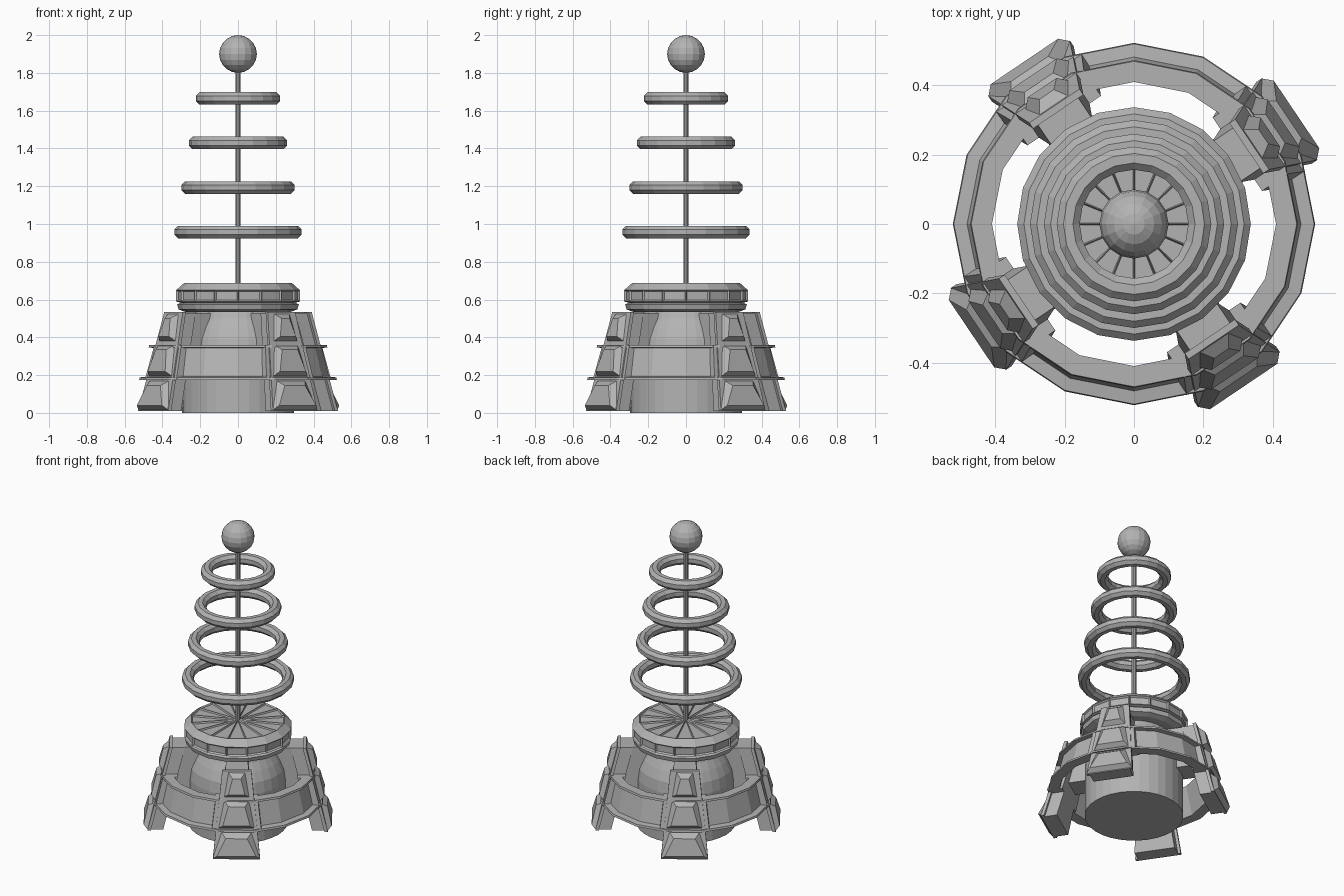
import bpy, bmesh, math
from mathutils import Matrix

cube = bpy.data.objects.get("Cube")
if cube:
    bpy.data.objects.remove(cube)

grey = bpy.data.materials.new("plain grey")
grey.use_nodes = True
colour = (0.45, 0.45, 0.45, 1)
grey.diffuse_color = colour
grey.node_tree.nodes["Principled BSDF"].inputs["Base Color"].default_value = colour


def add_object(name, mesh):
    obj = bpy.data.objects.new(name, mesh)
    bpy.context.collection.objects.link(obj)
    return obj


def finish(name, bm):
    bmesh.ops.recalc_face_normals(bm, faces=bm.faces)
    mesh = bpy.data.meshes.new(name)
    bm.to_mesh(mesh)
    bm.free()
    mesh.materials.append(grey)
    return add_object(name, mesh)


def lathe(profile, sides, closed=False):
    """Spin (radius, height) points around the z axis."""
    bm = bmesh.new()
    rows = []
    for i in range(sides):
        a = math.tau * i / sides
        rows.append([bm.verts.new((r * math.cos(a), r * math.sin(a), z)) for r, z in profile])
    count = len(profile)
    for i in range(sides):
        a, b = rows[i], rows[(i + 1) % sides]
        for j in range(count if closed else count - 1):
            k = (j + 1) % count
            bm.faces.new((a[j], b[j], b[k], a[k]))
    bmesh.ops.remove_doubles(bm, verts=bm.verts, dist=0.0001)
    bmesh.ops.recalc_face_normals(bm, faces=bm.faces)
    return bm


def slab(bm, z0, z1, w0, w1, back, front, inset=0.0):
    """Tapered block along the sloping leg; back and front are offsets from its slope."""
    def quad(offset, s):
        return [bm.verts.new((0.55 - 0.25 * z + offset, y, z)) for y, z in (
            (-w0 / 2 + s, z0 + s), (w0 / 2 - s, z0 + s),
            (w1 / 2 - s, z1 - s), (-w1 / 2 + s, z1 - s))]
    a, b = quad(back, 0), quad(front, inset)
    bm.faces.new(a[::-1])
    bm.faces.new(b)
    for i in range(4):
        j = (i + 1) % 4
        bm.faces.new((a[i], a[j], b[j], b[i]))


# Central body with rounded shoulder
finish("body", lathe([(0, 0), (0.297, 0), (0.297, 0.32), (0.287, 0.39), (0.262, 0.45),
                      (0.235, 0.5), (0.22, 0.55), (0, 0.55)], 32))

# Cap with recessed panels around its band and wedges on top
cap = lathe([(0, 0.535), (0.28, 0.535), (0.315, 0.548), (0.322, 0.575), (0.305, 0.583),
             (0.327, 0.59), (0.327, 0.65), (0.285, 0.688), (0, 0.688)], 16)
band = [f for f in cap.faces if abs(f.normal.z) < 0.1 and 0.6 < f.calc_center_median().z < 0.64]
wedges = [f for f in cap.faces if f.calc_center_median().z > 0.68]
for faces, rim in ((band, 0.012), (wedges, 0.008)):
    bmesh.ops.inset_individual(cap, faces=faces, thickness=rim, depth=-0.01)
finish("cap", cap)

# Channel shaped collar running between the legs
finish("collar", lathe([(0.41, 0.36), (0.47, 0.36), (0.473, 0.347), (0.445, 0.343),
                        (0.482, 0.192), (0.52, 0.188), (0.523, 0.175), (0.455, 0.175)],
                       16, True))

# Legs: side frame, face plate, raised panels and web to the body
leg = bmesh.new()
slab(leg, 0.01, 0.53, 0.25, 0.14, -0.1, -0.02)
slab(leg, 0.175, 0.36, 0.30, 0.255, -0.1, -0.012)
slab(leg, 0.01, 0.535, 0.285, 0.175, -0.025, -0.005)
slab(leg, 0.25, 0.53, 0.15, 0.13, -0.2, -0.09)
for z0, z1, w0, w1 in ((0.015, 0.17, 0.285, 0.18),
                       (0.195, 0.36, 0.215, 0.15),
                       (0.38, 0.525, 0.15, 0.1)):
    slab(leg, z0, z1, w0, w1, -0.006, 0.026, 0.025)
first = finish("leg_1", leg)
for i in range(4):
    obj = first if i == 0 else add_object("leg_%d" % (i + 1), first.data)
    obj.rotation_euler.z = math.radians(34 + 90 * i)

# Mast, its rings and the ball on top
finish("mast", lathe([(0, 0.66), (0.014, 0.66), (0.014, 1.83), (0, 1.83)], 10))
for i, outer in enumerate((0.339, 0.302, 0.262, 0.225)):
    z = 0.957 + 0.236 * i
    tube = [(outer - 0.035 + 0.036 * math.cos(math.tau * (k + 0.5) / 8),
             z + 0.036 * math.sin(math.tau * (k + 0.5) / 8)) for k in range(8)]
    finish("mast_ring_%d" % (i + 1), lathe(tube, 20, True))
ball = bmesh.new()
bmesh.ops.create_uvsphere(ball, u_segments=16, v_segments=10, radius=0.1,
                          matrix=Matrix.Translation((0, 0, 1.9)))
finish("ball", ball)
